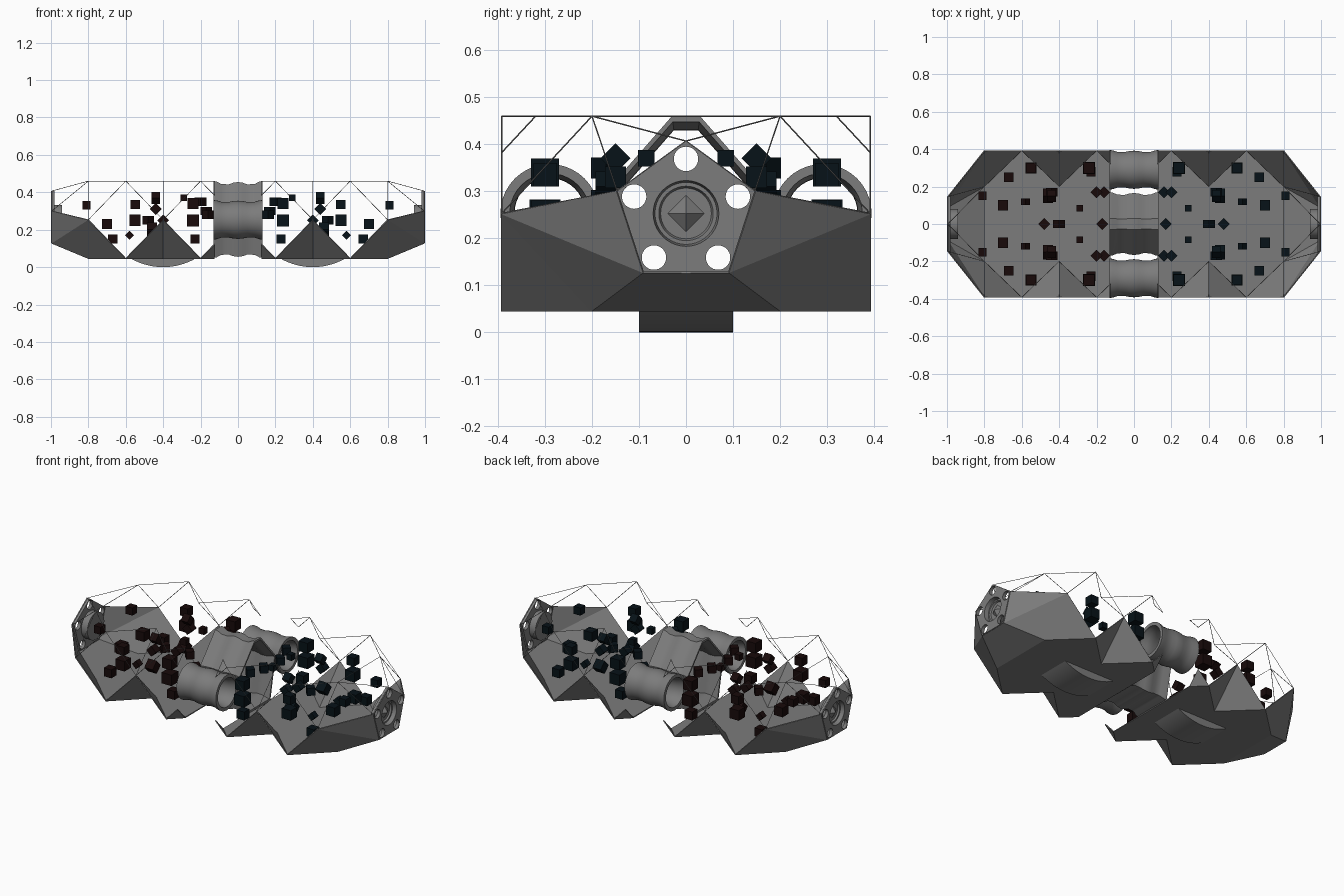
import bpy, bmesh, math
from mathutils import Vector, Matrix

if "Cube" in bpy.data.objects:
    bpy.data.objects.remove(bpy.data.objects["Cube"])

def material(name, rgb):
    m = bpy.data.materials.new(name)
    m.diffuse_color = (*rgb, 1)
    m.use_nodes = True
    m.node_tree.nodes["Principled BSDF"].inputs["Base Color"].default_value = m.diffuse_color
    return m

GREY = material("dark_grey", (0.2, 0.2, 0.2))
RED = material("red_black", (0.009, 0.003, 0.003))
BLUE = material("blue_black", (0.002, 0.006, 0.009))
MID, LOW, TOP, W = 0.253, 0.047, 0.46, 0.392

def add_mesh(name, bm, mat=GREY, smooth=False):
    bmesh.ops.recalc_face_normals(bm, faces=bm.faces)
    me = bpy.data.meshes.new(name)
    bm.to_mesh(me)
    bm.free()
    ob = bpy.data.objects.new(name, me)
    bpy.context.collection.objects.link(ob)
    me.materials.append(mat)
    if smooth:
        bpy.ops.object.select_all(action='DESELECT')
        ob.select_set(True)
        bpy.context.view_layer.objects.active = ob
        bpy.ops.object.shade_smooth_by_angle(angle=math.radians(35))
    return ob

def mirror(ob, x=True, y=False):
    m = ob.modifiers.new("mirror", 'MIRROR')
    m.use_axis = (x, y, False)
    m.merge_threshold = 0.0005
    return ob

def prism(name, pts, axis, a, b, smooth=False):
    """Extrude a 2D outline along x (pts are y,z) or y (pts are x,z)."""
    bm = bmesh.new()
    f = bm.faces.new([bm.verts.new((a, p, q) if axis == 'x' else (p, a, q)) for p, q in pts])
    r = bmesh.ops.extrude_face_region(bm, geom=[f])
    d = Vector((b - a, 0, 0)) if axis == 'x' else Vector((0, b - a, 0))
    bmesh.ops.translate(bm, vec=d, verts=[v for v in r["geom"] if isinstance(v, bmesh.types.BMVert)])
    return add_mesh(name, bm, smooth=smooth)

def sweep(name, prof, section, y, z):
    """Scale a cross-section (y, z offsets) along a closed (x, scale) profile."""
    bm = bmesh.new()
    rings = [[bm.verts.new((x, y + s * p, z + s * q)) for x, s in prof] for p, q in section]
    n, k = len(rings), len(prof)
    for i in range(n):
        A, B = rings[i], rings[(i + 1) % n]
        for j in range(k):
            bm.faces.new((A[j], A[(j + 1) % k], B[(j + 1) % k], B[j]))
    bmesh.ops.remove_doubles(bm, verts=bm.verts, dist=1e-5)
    return add_mesh(name, bm, smooth=True)

CIRCLE = [(math.cos(t), math.sin(t)) for t in (2 * math.pi * i / 40 for i in range(40))]

def pent(r):
    return [(r * math.sin(2 * math.pi * i / 5), MID + r * math.cos(2 * math.pi * i / 5)) for i in range(5)]

# Key points of one quarter of the folded shell
P = pent(0.154)
cut = 0.375
K = {
    "C2": (.2, W, LOW), "C6": (.6, W, LOW), "B4": (.4, .2, LOW), "B8": (.8, .2, LOW),
    "S4": (.4, W, MID), "S8": (.8, W, MID),
    "Ns": (.125, W, LOW + cut * (MID - LOW)), "Nb": (.125, W - cut * (W - .2), LOW),
    "F0": (.125, 0, LOW), "F8": (.8, 0, LOW), "F9": (.995, 0, P[2][1]),
    "P1": (.995, *P[1]), "P2": (.995, *P[2]), "P0": (.995, *P[0]),
}
for k in ("C2", "C6", "B4", "B8", "Ns", "Nb"):        # upper counterparts
    x, y, z = K[k]
    K[k + "t"] = (x, y, TOP + LOW - z)

# Lower shell
bm = bmesh.new()
V = {}
for face in ("F0 Nb C2 B4 C6 B8 F8", "C2 S4 B4", "C6 S4 B4", "C6 S8 B8", "C2 Ns Nb",
             "S8 P1 P2", "S8 P2 B8", "F8 B8 P2 F9"):
    for k in face.split():
        if k not in V:
            V[k] = bm.verts.new(K[k])
    bm.faces.new([V[k] for k in face.split()])
hull = mirror(add_mesh("lower_shell", bm), y=True)
s = hull.modifiers.new("thickness", 'SOLIDIFY')
s.thickness = 0.006
s.offset = 0

# Thin canopy frame along the upper folds
cu = bpy.data.curves.new("canopy_frame", 'CURVE')
cu.dimensions = '3D'
cu.bevel_depth = 0.0015
cu.bevel_resolution = 0
edges = ("S4 C2t,S4 C6t,S4 B4t,B4t C2t,B4t C6t,S8 C6t,S8 B8t,B8t C6t,S8 P1,P1 B8t,"
         "B8t P0,P0 P1,C2t Nst,C2t Nbt,Nst Nbt").split(",")
segs = [tuple(K[k] for k in e.split()) for e in edges]
segs.append((K["B8t"], (.8, 0, TOP)))
for sx in (1, -1):
    for sy in (1, -1):
        for seg in segs:
            sp = cu.splines.new('POLY')
            sp.points.add(1)
            for pt, (x, y, z) in zip(sp.points, seg):
                pt.co = (x * sx, y * sy, z, 1)
frame = bpy.data.objects.new("canopy_frame", cu)
bpy.context.collection.objects.link(frame)
cu.materials.append(GREY)

# Pentagonal end plates with five round windows and a port opening
plate = prism("end_plate", P, 'x', 0.98, 1.0)
holes = [(y, z, .026) for y, z in pent(.116)] + [(0, MID, .076)]
bm = bmesh.new()
for y, z, r in holes:
    bmesh.ops.create_cone(bm, cap_ends=True, segments=32, radius1=r, radius2=r, depth=0.1,
                          matrix=Matrix.Translation((.99, y, z)) @ Matrix.Rotation(math.pi / 2, 4, 'Y'))
cutter = add_mesh("window_cutter", bm)
cutter.hide_render = True
cutter.hide_viewport = True
b = plate.modifiers.new("windows", 'BOOLEAN')
b.operation = 'DIFFERENCE'
b.object = cutter
mirror(plate)

# Round port with a faceted hub
mirror(sweep("end_port", [(.94, 0), (.94, .08), (1, .08), (1, .07), (.975, .066), (.975, .058),
                          (.965, .054), (.965, 0)], CIRCLE, 0, MID))
bm = bmesh.new()
bmesh.ops.create_cone(bm, cap_ends=True, segments=4, radius1=.04, radius2=0, depth=.025,
                      matrix=Matrix.Translation((.977, 0, MID)) @ Matrix.Rotation(math.pi / 2, 4, 'Y'))
mirror(add_mesh("port_hub", bm))

# Curved feet under the floor
sag, half = LOW, 0.175
rad = (half ** 2 + sag ** 2) / (2 * sag)
a = math.asin(half / rad)
arc = [(.4 + rad * math.sin(t), rad - rad * math.cos(t)) for t in (a * (i / 10 - 1) for i in range(21))]
mirror(prism("foot", arc, 'y', -.1, .1, smooth=True))

# Side connecting tubes: flared ends and a slight bulge in the middle
outer = [(-.13, .105), (-.115, .104), (-.09, .096), (-.05, .095), (-.025, .1), (0, .102),
         (.025, .1), (.05, .095), (.09, .096), (.115, .104), (.13, .105)]
tube = outer + [(x, r - .02) for x, r in reversed(outer)]
mirror(sweep("side_tube", tube, CIRCLE, .29, MID), x=False, y=True)

# Central passage: five-sided tunnel with a flattened ridge and the same waisted profile
ridge = [(y, z - MID) for y, z in [(.03, .46), (.17, .30), (.12, .05), (-.12, .05), (-.17, .30), (-.03, .46)]]
waist = [(x, 1 - (.105 - r) * 8.5) for x, r in outer]
sweep("central_passage", waist + [(x, q - .06) for x, q in reversed(waist)], ridge, 0, MID)

# Floating blocks: x, y, z, size, axis of a 45 degree turn
blocks = [(.55, .30, .25, .06, ''), (.55, .30, .335, .05, ''), (.67, .25, .15, .05, ''),
          (.70, .10, .23, .055, ''), (.81, .15, .33, .045, ''), (.58, .12, .17, .035, 'Y'),
          (.48, 0, .25, .045, 'Z'), (.40, 0, .25, .045, 'Y'), (.17, 0, .30, .045, 'Z'),
          (.44, .15, .37, .045, 'X'), (.46, .15, .20, .055, 'X'), (.24, .30, .34, .06, ''),
          (.24, .30, .25, .065, ''), (.16, .17, .28, .045, 'Z'), (.29, .085, .37, .035, ''),
          (.23, .28, .15, .05, ''), (.44, .17, .31, .045, 'Y'), (.20, .17, .35, .045, 'Z')]
for sx, mat, side in ((-1, RED, "left"), (1, BLUE, "right")):
    bm = bmesh.new()
    for x, y, z, size, ax in blocks:
        for sy in ((1, -1) if y else (1,)):
            rot = Matrix.Rotation(math.pi / 4, 4, ax) if ax else Matrix.Identity(4)
            bmesh.ops.create_cube(bm, size=size, matrix=Matrix.Translation((x * sx, y * sy, z)) @ rot)
    add_mesh(side + "_blocks", bm, mat)
